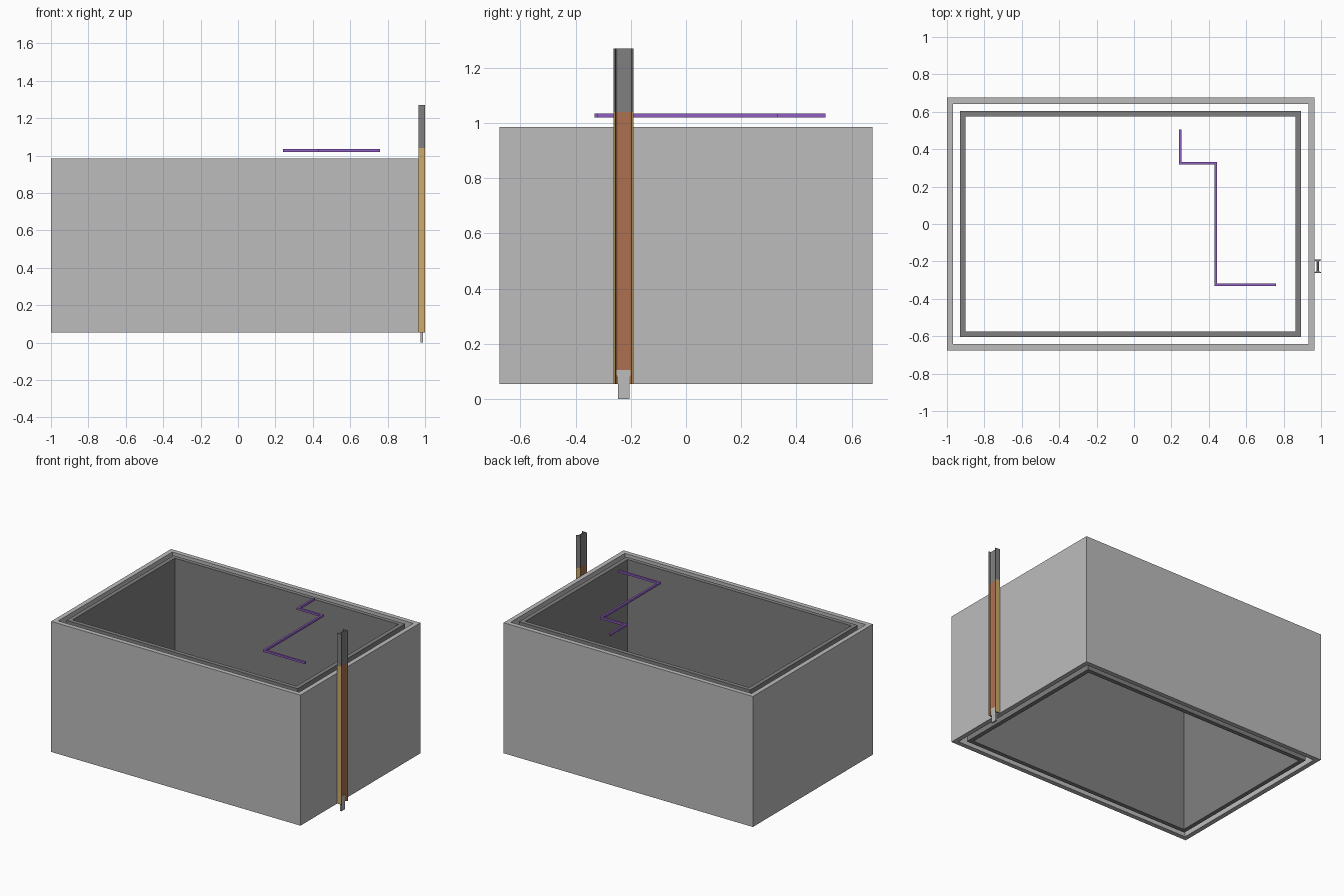
import bpy, bmesh

cube = bpy.data.objects.get("Cube")
if cube:
    bpy.data.objects.remove(cube, do_unlink=True)


def material(name, rgb):
    m = bpy.data.materials.new(name)
    m.use_nodes = True
    col = [(c / 255 / 12.92) if c < 11 else ((c / 255 + 0.055) / 1.055) ** 2.4 for c in rgb] + [1]
    m.diffuse_color = col
    m.node_tree.nodes["Principled BSDF"].inputs["Base Color"].default_value = col
    return m


light = material("light grey", (188, 188, 188))
dark = material("dark grey", (128, 128, 128))
tan = material("tan", (205, 172, 108))
brown = material("red brown", (172, 112, 80))
purple = material("purple", (145, 95, 195))


def finish(name, bm, mats):
    me = bpy.data.meshes.new(name)
    bm.to_mesh(me)
    bm.free()
    ob = bpy.data.objects.new(name, me)
    bpy.context.collection.objects.link(ob)
    for m in mats:
        me.materials.append(m)
    return ob


def wall(name, path, z0, z1, thick, mat, closed=False, offset=0):
    """Upright strip along a plan path, thickened with mitred corners."""
    bm = bmesh.new()
    low = [bm.verts.new((x, y, z0)) for x, y in path]
    top = [bm.verts.new((x, y, z1)) for x, y in path]
    n = len(path)
    for i in range(n if closed else n - 1):
        j = (i + 1) % n
        bm.faces.new((low[i], low[j], top[j], top[i]))
    ob = finish(name, bm, [mat])
    mod = ob.modifiers.new("thickness", "SOLIDIFY")
    mod.thickness = thick
    mod.offset = offset
    mod.use_even_offset = True
    return ob


def prism(name, points, shift, mats):
    """Closed outline swept along a vector."""
    bm = bmesh.new()
    face = bm.faces.new([bm.verts.new(p) for p in points])
    out = bmesh.ops.extrude_face_region(bm, geom=[face])
    moved = [g for g in out["geom"] if isinstance(g, bmesh.types.BMVert)]
    bmesh.ops.translate(bm, verts=moved, vec=shift)
    bmesh.ops.recalc_face_normals(bm, faces=bm.faces)
    return finish(name, bm, mats)


def rect(x0, x1, y0, y1):
    return [(x0, y0), (x1, y0), (x1, y1), (x0, y1)]


# Two nested open wall frames
BASE, RIM = 0.055, 0.985
wall("outer_frame", rect(-1, 0.965, -0.675, 0.675), BASE, RIM, 0.033, light, True, -1)
wall("inner_frame", rect(-0.93, 0.893, -0.605, 0.605), BASE, RIM, 0.03, dark, True, -1)

# Stepped line floating above the frames
wall("stepped_line", [(0.247, 0.505), (0.247, 0.325), (0.437, 0.325),
                      (0.437, -0.325), (0.76, -0.325)], 1.02, 1.034, 0.014, purple)

# H-section post beside the frames, flanges facing front and back
CX, CY = 0.982, -0.226
quarter = [(0.018, 0.036), (0.018, 0.031), (0.008, 0.028), (0.004, 0.022)]
half = quarter + [(x, -y) for x, y in reversed(quarter)]
section = half + [(-x, -y) for x, y in half]


def post(name, z0, z1, mats):
    pts = [(CX + x, CY + y, z0) for x, y in section]
    return prism(name, pts, (0, 0, z1 - z0), mats)


lower = post("lower_post", BASE, 1.04, [tan, brown])
for p in lower.data.polygons:
    inside = abs(p.center.y - CY) < 0.0305 and abs(p.normal.z) < 0.5
    p.material_index = 1 if inside else 0
post("upper_post", 1.04, 1.27, [dark])

# Foot tongue with wide shoulders clasping the web
tongue = [(-0.021, 0), (0.021, 0), (0.021, 0.08), (0.026, 0.09),
          (0.026, 0.105), (-0.026, 0.105), (-0.026, 0.09), (-0.021, 0.08)]
prism("foot_tongue", [(CX - 0.006, CY + y, z) for y, z in tongue], (0.012, 0, 0), [light])
